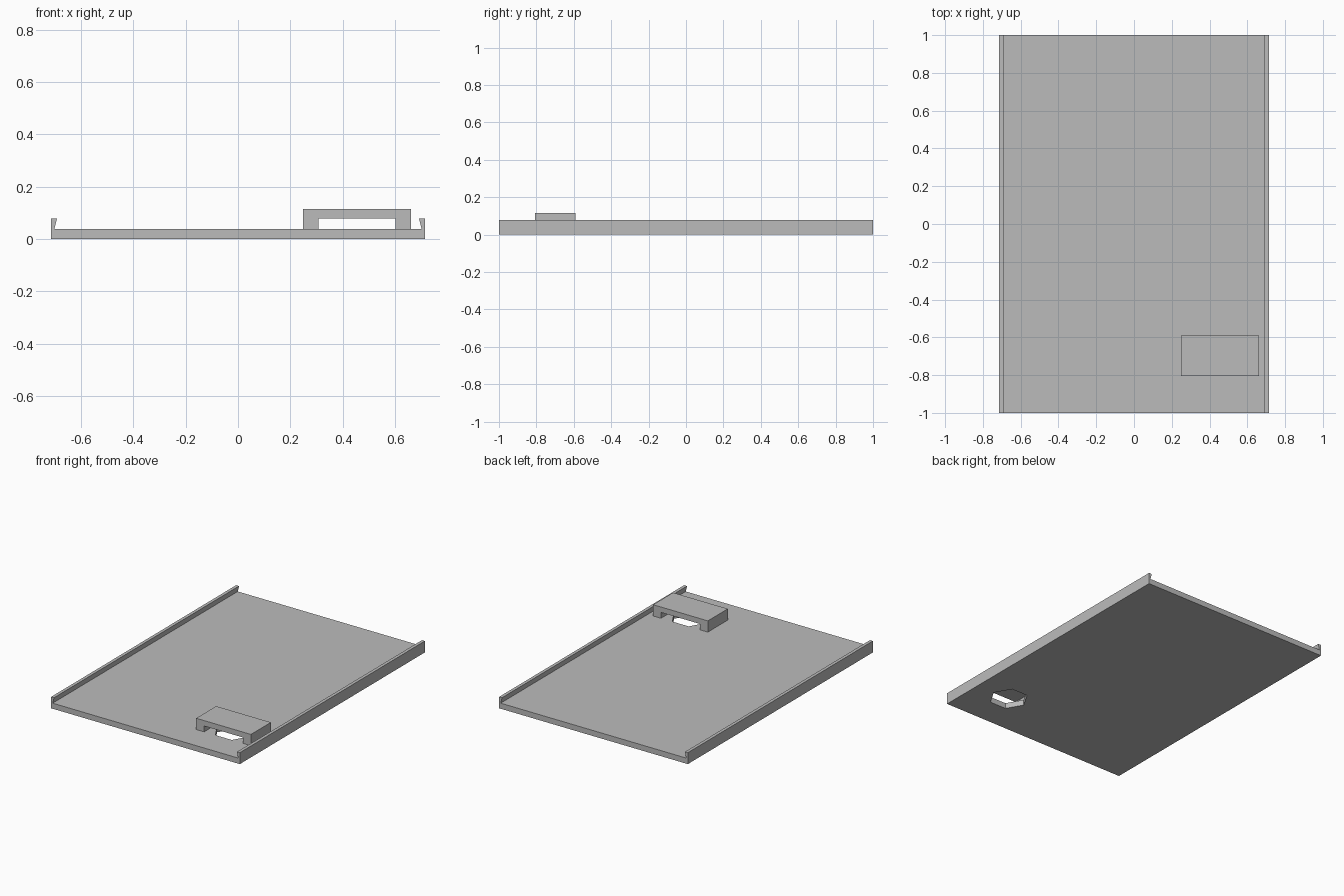
import bpy, bmesh, math

cube = bpy.data.objects.get("Cube")
if cube:
    bpy.data.objects.remove(cube, do_unlink=True)

grey = bpy.data.materials.new("light_grey")
grey.use_nodes = True
colour = (0.5, 0.5, 0.5, 1)
grey.diffuse_color = colour
grey.node_tree.nodes["Principled BSDF"].inputs["Base Color"].default_value = colour


def extrude_profile(name, points, y0, y1):
    """Sweep an (x, z) outline from y0 to y1."""
    bm = bmesh.new()
    face = bm.faces.new([bm.verts.new((x, y0, z)) for x, z in points])
    out = bmesh.ops.extrude_face_region(bm, geom=[face])
    moved = [v for v in out["geom"] if isinstance(v, bmesh.types.BMVert)]
    bmesh.ops.translate(bm, verts=moved, vec=(0, y1 - y0, 0))
    bmesh.ops.recalc_face_normals(bm, faces=bm.faces)
    mesh = bpy.data.meshes.new(name)
    bm.to_mesh(mesh)
    bm.free()
    mesh.materials.append(grey)
    obj = bpy.data.objects.new(name, mesh)
    bpy.context.collection.objects.link(obj)
    return obj


# Sliding panel with undercut lips along both long sides
W, SLAB, RIM = 0.714, 0.038, 0.078
half = [(W, 0), (W, RIM), (W - 0.022, RIM), (W - 0.012, SLAB)]
profile = half + [(-x, z) for x, z in reversed(half)]
panel = extrude_profile("sliding_panel", profile, -1, 1)

# Hexagonal hole beneath the handle
HX, HY = 0.455, -0.698
bpy.ops.mesh.primitive_cylinder_add(vertices=6, radius=0.124, depth=0.3,
                                    location=(HX, HY, 0),
                                    rotation=(0, 0, math.pi / 6))
cutter = bpy.context.object
cutter.name = "hole_cutter"
cutter.data.materials.append(grey)
cut = panel.modifiers.new("finger_hole", 'BOOLEAN')
cut.operation = 'DIFFERENCE'
cut.solver = 'EXACT'
cut.object = cutter
bpy.context.view_layer.objects.active = panel
bpy.ops.object.modifier_apply(modifier=cut.name)
bpy.data.objects.remove(cutter, do_unlink=True)

# Bridge handle: two feet and a flat top
OUT, INN, TOP = 0.207, 0.147, 0.115
arch = [(-OUT, SLAB), (-OUT, TOP), (OUT, TOP), (OUT, SLAB),
        (INN, SLAB), (INN, RIM), (-INN, RIM), (-INN, SLAB)]
extrude_profile("bridge_handle", [(HX + x, z) for x, z in arch],
                HY - 0.108, HY + 0.108)
